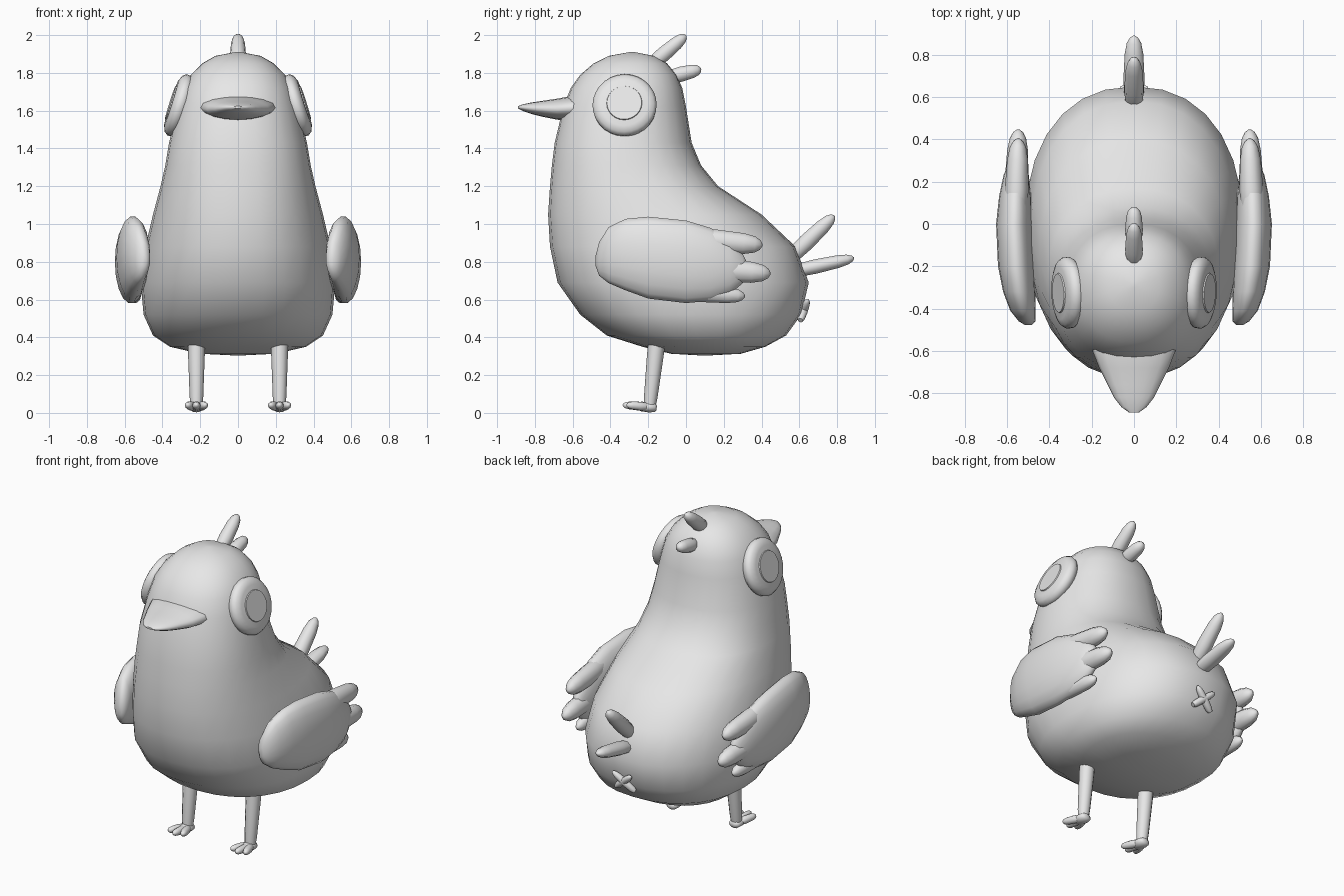
import bpy, bmesh, math
from mathutils import Vector

if "Cube" in bpy.data.objects:
    bpy.data.objects.remove(bpy.data.objects["Cube"])

grey = bpy.data.materials.new("plain_grey")
grey.diffuse_color = (0.8, 0.8, 0.8, 1)
grey.use_nodes = True
grey.node_tree.nodes["Principled BSDF"].inputs["Base Color"].default_value = grey.diffuse_color


def loft(name, rings, angle=60):
    """Skin a list of equal rings, closing both ends."""
    bm = bmesh.new()
    loops = [[bm.verts.new(p) for p in ring] for ring in rings]
    n = len(loops[0])
    for a, b in zip(loops, loops[1:]):
        for i in range(n):
            j = (i + 1) % n
            bm.faces.new((a[i], a[j], b[j], b[i]))
    bm.faces.new(loops[0])
    bm.faces.new(loops[-1])
    bmesh.ops.recalc_face_normals(bm, faces=bm.faces[:])
    mesh = bpy.data.meshes.new(name)
    bm.to_mesh(mesh)
    bm.free()
    mesh.materials.append(grey)
    obj = bpy.data.objects.new(name, mesh)
    bpy.context.collection.objects.link(obj)
    bpy.ops.object.select_all(action='DESELECT')
    obj.select_set(True)
    bpy.context.view_layer.objects.active = obj
    bpy.ops.object.shade_smooth_by_angle(angle=math.radians(angle))
    return obj


def oval(centre, u, v, n=16, power=2.0):
    """Closed superellipse around a centre with half axes u and v."""
    pts = []
    for i in range(n):
        t = 2 * math.pi * i / n
        c, s = math.cos(t), math.sin(t)
        pts.append(Vector(centre)
                   + Vector(u) * math.copysign(abs(c) ** (2 / power), c)
                   + Vector(v) * math.copysign(abs(s) ** (2 / power), s))
    return pts


def spindle(name, a, b, profile, n=12, flat=1.0, angle=60):
    """Round part from a to b; profile is (fraction, radius), flat scales sideways."""
    a, b = Vector(a), Vector(b)
    axis = (b - a).normalized()
    side = Vector((1, 0, 0)) if abs(axis.x) < 0.8 else Vector((0, 1, 0))
    side = (side - axis * side.dot(axis)).normalized()
    up = axis.cross(side)
    return loft(name, [oval(a.lerp(b, t), side * r * flat, up * r, n)
                       for t, r in profile], angle)


def feather(name, a, b, r, flat=1.0):
    shape = [(0, .6), (.12, .9), (.4, 1), (.75, .88), (.9, .68), (.97, .4), (1, .1)]
    return spindle(name, a, b, [(t, r * k) for t, k in shape], 10, flat)


# Body and head: z, front y, back y, half width
body = [(.305, .06, .14, .04), (.313, -.08, .29, .2), (.35, -.23, .42, .36),
        (.41, -.42, .53, .45), (.52, -.56, .61, .5), (.69, -.68, .65, .515),
        (.88, -.72, .58, .49), (1.05, -.73, .4, .45), (1.2, -.72, .17, .41),
        (1.31, -.71, .08, .385), (1.43, -.695, .03, .365), (1.62, -.65, 0, .32),
        (1.72, -.61, -.02, .29), (1.79, -.56, -.05, .25), (1.85, -.49, -.1, .19),
        (1.89, -.41, -.17, .12), (1.91, -.3, -.27, .015)]
loft("body", [oval((0, (f + k) / 2, z), (w, 0, 0), (0, (k - f) / 2, 0), 28, 2.25)
              for z, f, k, w in body], 80)

# Beak: y, centre z, half width, half height
beak = [(-.5, 1.615, .2, .06), (-.59, 1.615, .2, .066), (-.68, 1.608, .165, .056),
        (-.76, 1.61, .125, .042), (-.82, 1.613, .095, .03),
        (-.865, 1.616, .06, .017), (-.89, 1.618, .025, .006)]
loft("beak", [oval((0, y, z), (w, 0, 0), (0, 0, h), 16) for y, z, w, h in beak])

# Crest and tail feathers
feather("crest_upper", (0, -.2, 1.83), (0, 0, 2.0), .042)
feather("crest_lower", (0, -.1, 1.775), (0, .08, 1.82), .042)
feather("tail_upper", (0, .54, .81), (0, .785, 1.045), .046)
feather("tail_lower", (0, .55, .745), (0, .89, .82), .04, 1.25)

# Small cross under the tail
for s in (-1, 1):
    feather("rear_cross", (-.065 * s, .605, .49), (.065 * s, .645, .6), .023)

for s, side in ((1, "left"), (-1, "right")):
    # Eye and pupil, tilted with the head
    out = Vector((.95 * s, -.04, .3)).normalized()
    eye = Vector((.32 * s, -.325, 1.63))
    spindle(side + "_eye", eye - out * .045, eye + out * .035,
            [(0, .15), (.3, .168), (.6, .17), (.85, .155), (1, .125)], 28)
    spindle(side + "_pupil", eye + out * .03, eye + out * .041,
            [(0, .096), (1, .092)], 24)

    # Wing: y, centre z, half height, centre x, half thickness
    wing = [(-.478, .805, .03, .5, .015), (-.46, .815, .09, .505, .04),
            (-.41, .835, .15, .525, .06), (-.32, .838, .192, .543, .076),
            (-.2, .822, .22, .557, .086), (0, .8, .222, .566, .086),
            (.13, .786, .196, .562, .076), (.23, .775, .15, .557, .06),
            (.3, .765, .08, .553, .035), (.33, .76, .02, .55, .01)]
    loft(side + "_wing", [oval((x * s, y, z), (t, 0, 0), (0, 0, h), 18)
                          for y, z, h, x, t in wing], 80)
    for label, y0, z0, y1, z1, r in (("upper", 0, .92, .405, .888, .066),
                                     ("middle", .05, .765, .447, .737, .066),
                                     ("lower", -.05, .648, .312, .617, .052)):
        feather(f"{side}_wing_{label}_feather", (.56 * s, y0, z0),
                (.547 * s, y1, z1), r, .85)

    # Leg, heel and three toes
    x = .22 * s
    spindle(side + "_leg", (x, -.15, .42), (x, -.193, .025),
            [(0, .046), (.3, .044), (.85, .036), (1, .03)])
    spindle(side + "_heel", (x, -.155, .027), (x, -.26, .036),
            [(0, .012), (.1, .024), (.4, .028), (.8, .025), (1, .012)], 12, 1.4)
    for k in (-1, 0, 1):
        feather(side + "_toe", (x + .012 * k, -.2, .032),
                (x + .05 * k, -.335 + .02 * abs(k), .042), .024)
